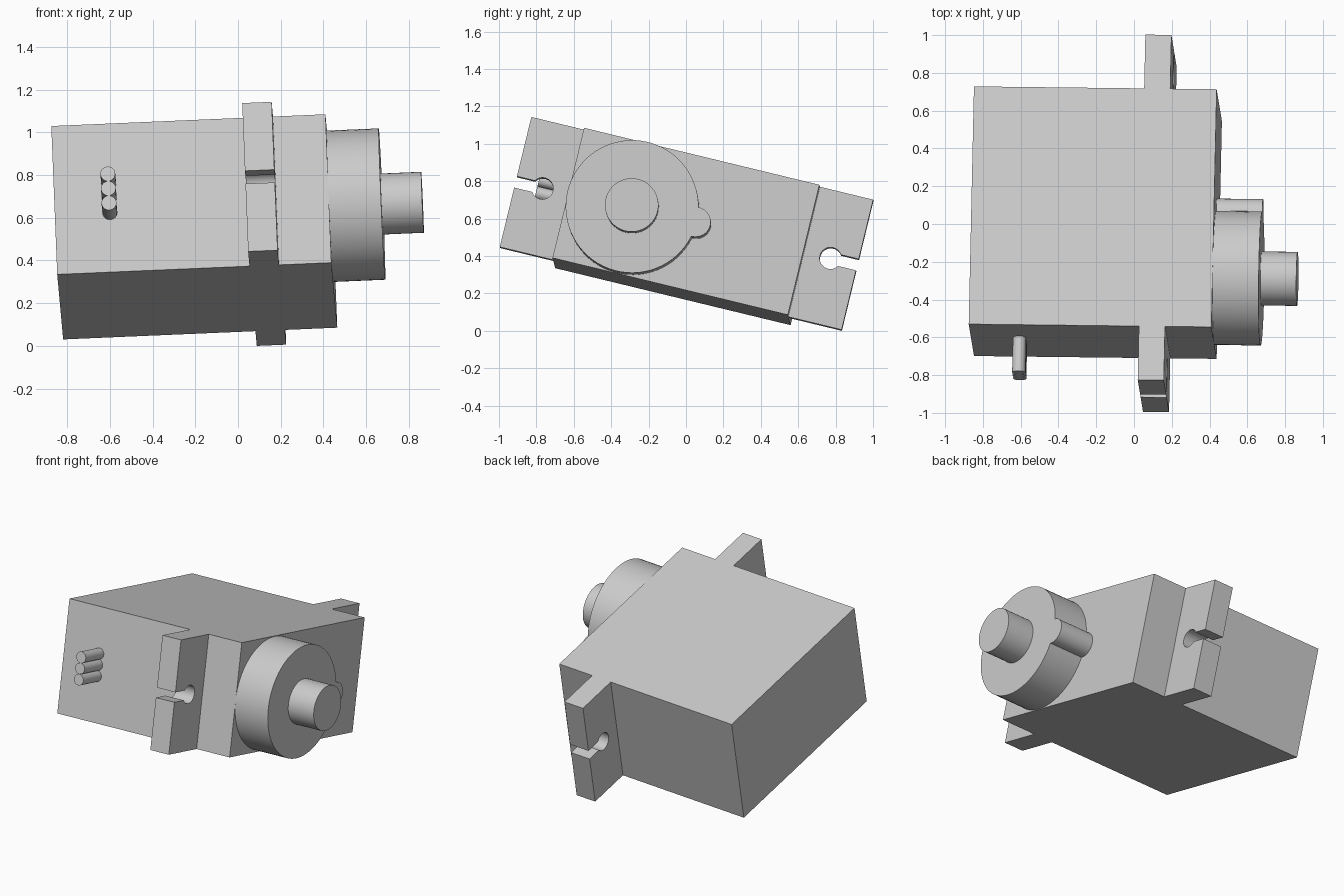
import bpy, bmesh, math
from mathutils import Matrix, Vector

cube = bpy.data.objects.get("Cube")
if cube:
    bpy.data.objects.remove(cube)

grey = bpy.data.materials.new("light_grey")
grey.use_nodes = True
COLOUR = (0.6, 0.6, 0.6, 1)
grey.diffuse_color = COLOUR
grey.node_tree.nodes["Principled BSDF"].inputs["Base Color"].default_value = COLOUR

# Tilted frame of the motor: u along the shaft, v along the length, w up
U = Vector((0.999, -0.0117, 0.0428)).normalized()
V = Vector((0.0212, 0.9716, -0.2352))
V = (V - U * V.dot(U)).normalized()
W = U.cross(V)
FRAME = Matrix((U, V, W)).transposed().to_4x4()
FRAME.translation = (-0.875, -0.53, 1.03)

DEPTH, LENGTH, HEIGHT = 1.286, 1.295, 0.716
MID = -HEIGHT / 2
SHAFT_V = 0.354


def arc(cv, cw, r, start, end, steps):
    """Points of an arc, angles in radians."""
    return [(cv + r * math.cos(start + (end - start) * i / steps),
             cw + r * math.sin(start + (end - start) * i / steps))
            for i in range(steps + 1)]


def circle(cv, cw, r, steps):
    return arc(cv, cw, r, 0, 2 * math.pi, steps)[:-1]


def prism(name, profile, low, high, place=lambda a, b, t: (t, a, b)):
    """Extrude a closed profile from low to high and put it in the tilted frame."""
    bm = bmesh.new()
    face = bm.faces.new([bm.verts.new(place(a, b, low)) for a, b in profile])
    top = bmesh.ops.extrude_face_region(bm, geom=[face])["geom"]
    shift = Vector(place(0, 0, high)) - Vector(place(0, 0, low))
    bmesh.ops.translate(bm, vec=shift,
                        verts=[g for g in top if isinstance(g, bmesh.types.BMVert)])
    bmesh.ops.recalc_face_normals(bm, faces=bm.faces)
    mesh = bpy.data.meshes.new(name)
    bm.to_mesh(mesh)
    bm.free()
    mesh.materials.append(grey)
    obj = bpy.data.objects.new(name, mesh)
    bpy.context.collection.objects.link(obj)
    obj.matrix_world = FRAME
    bpy.ops.object.select_all(action="DESELECT")
    obj.select_set(True)
    bpy.context.view_layer.objects.active = obj
    bpy.ops.object.shade_smooth_by_angle(angle=math.radians(30))
    return obj


# Motor case
prism("case", [(0, 0), (LENGTH, 0), (LENGTH, -HEIGHT), (0, -HEIGHT)], 0, DEPTH)

# Mounting tabs, each with a round hole opening through a slot to the outer edge
REACH, HOLE_IN, HOLE_R, SLOT = 0.293, 0.145, 0.058, 0.031
opening = math.asin(SLOT / HOLE_R)
tab = [(0, 0), (REACH, 0), (REACH, MID + SLOT)]
tab += arc(HOLE_IN, MID, HOLE_R, opening, 2 * math.pi - opening, 28)
tab += [(REACH, MID - SLOT), (REACH, -HEIGHT), (0, -HEIGHT)]
prism("back_tab", [(LENGTH + a, b) for a, b in tab], 0.902, 1.04)
prism("front_tab", [(-a, b) for a, b in tab], 0.902, 1.04)

# Gear housing: large disc with a small round lobe on its side
BIG, SMALL, OFFSET = 0.355, 0.08, 0.35
cross_v = (BIG ** 2 + OFFSET ** 2 - SMALL ** 2) / (2 * OFFSET)
cross_w = math.sqrt(BIG ** 2 - cross_v ** 2)
big_angle = math.atan2(cross_w, cross_v)
small_angle = math.atan2(cross_w, cross_v - OFFSET)
housing = arc(SHAFT_V, MID, BIG, big_angle, 2 * math.pi - big_angle, 64)
housing += arc(SHAFT_V + OFFSET, MID, SMALL, -small_angle, small_angle, 16)[1:-1]
prism("gear_housing", housing, DEPTH - 0.01, 1.53)

# Output shaft
prism("output_shaft", circle(SHAFT_V, MID, 0.143, 48), 1.52, 1.72)

# Three wire stubs on the front end
for i, name in enumerate(("lower_wire", "middle_wire", "upper_wire")):
    prism(name, circle(0.258, MID + (i - 1) * 0.07, 0.035, 24), -0.19, 0.01,
          place=lambda a, b, t: (a, t, b))
